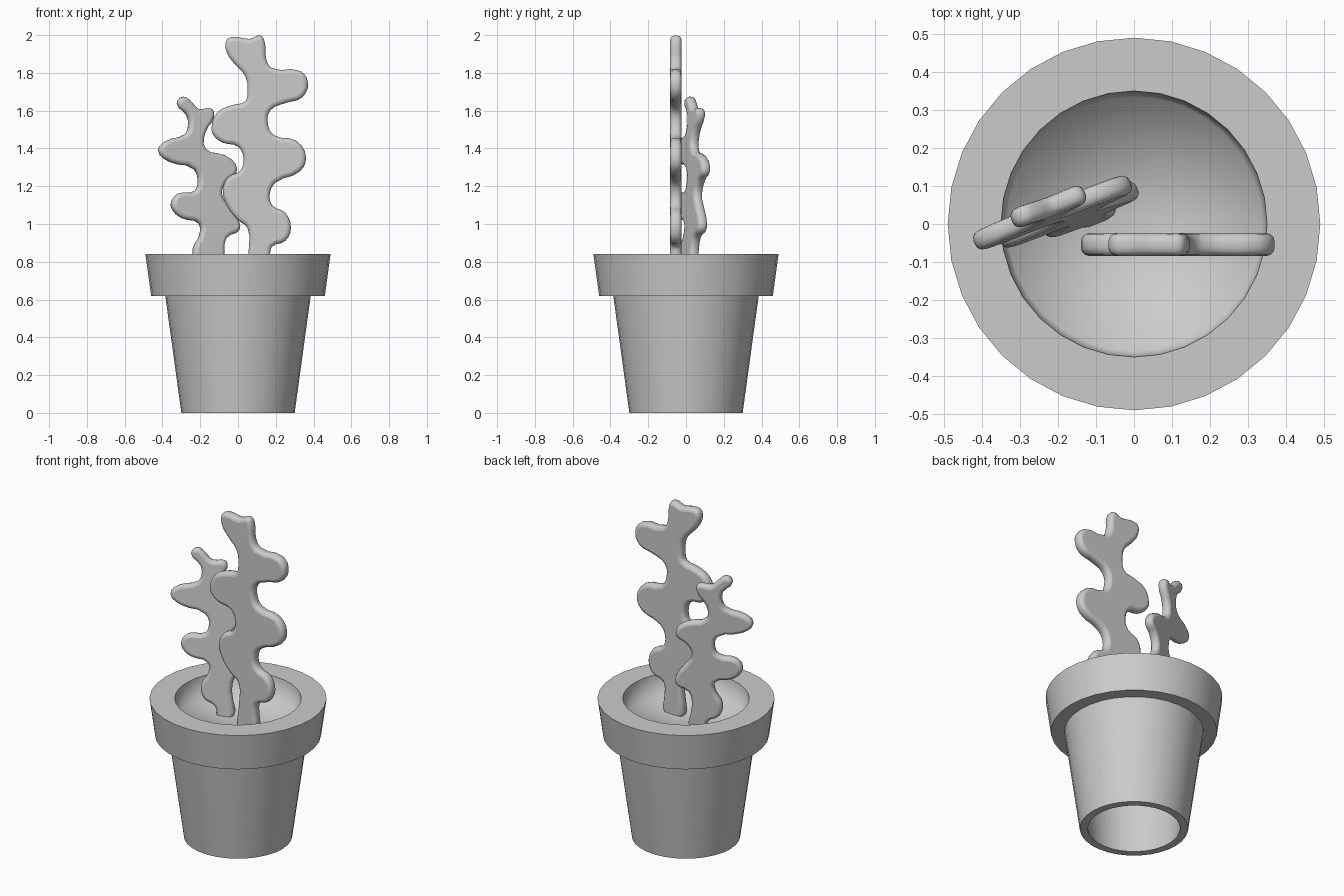
import bpy, bmesh
from math import radians, cos, sin, pi

if "Cube" in bpy.data.objects:
    bpy.data.objects.remove(bpy.data.objects["Cube"])


def activate(ob):
    bpy.ops.object.select_all(action='DESELECT')
    ob.select_set(True)
    bpy.context.view_layer.objects.active = ob


def lathe(name, profile, sides=32, angle=40):
    """Spin (radius, z) points around z; radius 0 closes to a point."""
    bm = bmesh.new()
    rings = []
    for r, z in profile:
        if r == 0:
            rings.append([bm.verts.new((0, 0, z))] * sides)
        else:
            rings.append([bm.verts.new((r * cos(2 * pi * i / sides),
                                        r * sin(2 * pi * i / sides), z))
                          for i in range(sides)])
    for a, b in zip(rings, rings[1:]):
        for i in range(sides):
            j = (i + 1) % sides
            quad = list(dict.fromkeys((a[i], a[j], b[j], b[i])))
            bm.faces.new(quad)
    me = bpy.data.meshes.new(name)
    bm.to_mesh(me)
    bm.free()
    ob = bpy.data.objects.new(name, me)
    bpy.context.collection.objects.link(ob)
    activate(ob)
    bpy.ops.object.shade_smooth_by_angle(angle=radians(angle))
    return ob


def flat_stem(name, outline, origin, half, bevel, turn=0, lean=0):
    """Flat lobed stem: smooth (x, z) outline, filled and round-edged."""
    cu = bpy.data.curves.new(name, 'CURVE')
    cu.dimensions = '2D'
    cu.fill_mode = 'BOTH'
    cu.extrude = half - bevel
    cu.bevel_depth = bevel
    cu.offset = -bevel
    cu.bevel_resolution = 2
    cu.resolution_u = 3
    sp = cu.splines.new('BEZIER')
    sp.use_cyclic_u = True
    sp.bezier_points.add(len(outline) - 1)
    for p, (x, z) in zip(sp.bezier_points, outline):
        p.co = ((x - origin[0]) / cos(radians(turn)), z - origin[2], 0)
        p.handle_left_type = p.handle_right_type = 'AUTO'
    ob = bpy.data.objects.new(name, cu)
    bpy.context.collection.objects.link(ob)
    ob.location = origin
    ob.rotation_euler = (radians(90 - lean), 0, radians(turn))
    activate(ob)
    bpy.ops.object.convert(target='MESH')
    bpy.ops.object.shade_smooth_by_angle(angle=radians(40))
    return ob


# Pot: open underside, inner wall, tapered body, stepped rim
lathe("pot", [(.31, .68), (.255, 0), (.30, 0), (.385, .62), (.46, .62),
              (.49, .84), (.35, .84)])
# Sunken soil inside the rim, softly shaded like a bowl
lathe("soil", [(.35, .84), (.335, .71), (0, .70)], angle=100)

# Tall front stem
tall = [(.06, .68), (.055, .84), (.05, .98), (0, 1.02), (-.06, 1.10),
        (-.08, 1.18), (-.05, 1.25), (.01, 1.28), (.03, 1.34), (0, 1.41),
        (-.08, 1.43), (-.13, 1.47), (-.14, 1.51), (-.11, 1.59), (-.03, 1.63),
        (.04, 1.65), (.05, 1.70), (.04, 1.78), (-.02, 1.85), (-.06, 1.91),
        (-.06, 1.975), (-.03, 1.99), (.06, 1.98), (.12, 1.997), (.14, 1.97),
        (.15, 1.87), (.18, 1.825), (.33, 1.81), (.37, 1.75), (.34, 1.67),
        (.25, 1.64), (.17, 1.60), (.16, 1.52), (.19, 1.47), (.31, 1.44),
        (.36, 1.355), (.33, 1.28), (.20, 1.22), (.17, 1.17), (.18, 1.10),
        (.25, 1.06), (.28, .98), (.25, .91), (.18, .88), (.17, .84),
        (.165, .68)]
flat_stem("tall_stem", tall, (.1, -.054, 1.2), .03, .022)

# Short rear stem, turned and leaning slightly back
short = [(-.15, .68), (-.17, .75), (-.23, .79), (-.245, .87), (-.21, .94),
         (-.21, 1.0), (-.30, 1.03), (-.345, 1.07), (-.355, 1.11),
         (-.32, 1.16), (-.23, 1.175), (-.21, 1.23), (-.23, 1.29),
         (-.36, 1.33), (-.415, 1.39), (-.375, 1.44), (-.275, 1.475),
         (-.255, 1.51), (-.26, 1.575), (-.31, 1.64), (-.28, 1.675),
         (-.24, 1.65), (-.20, 1.61), (-.13, 1.61), (-.12, 1.57),
         (-.17, 1.48), (-.17, 1.40), (-.07, 1.365), (-.015, 1.32),
         (-.01, 1.27), (-.06, 1.23), (-.09, 1.16), (-.05, 1.09),
         (-.01, 1.03), (0, .97), (-.07, .925), (-.085, .84), (-.08, .68)]
flat_stem("short_stem", short, (-.2, .025, 1.2), .026, .02, turn=22, lean=4)
